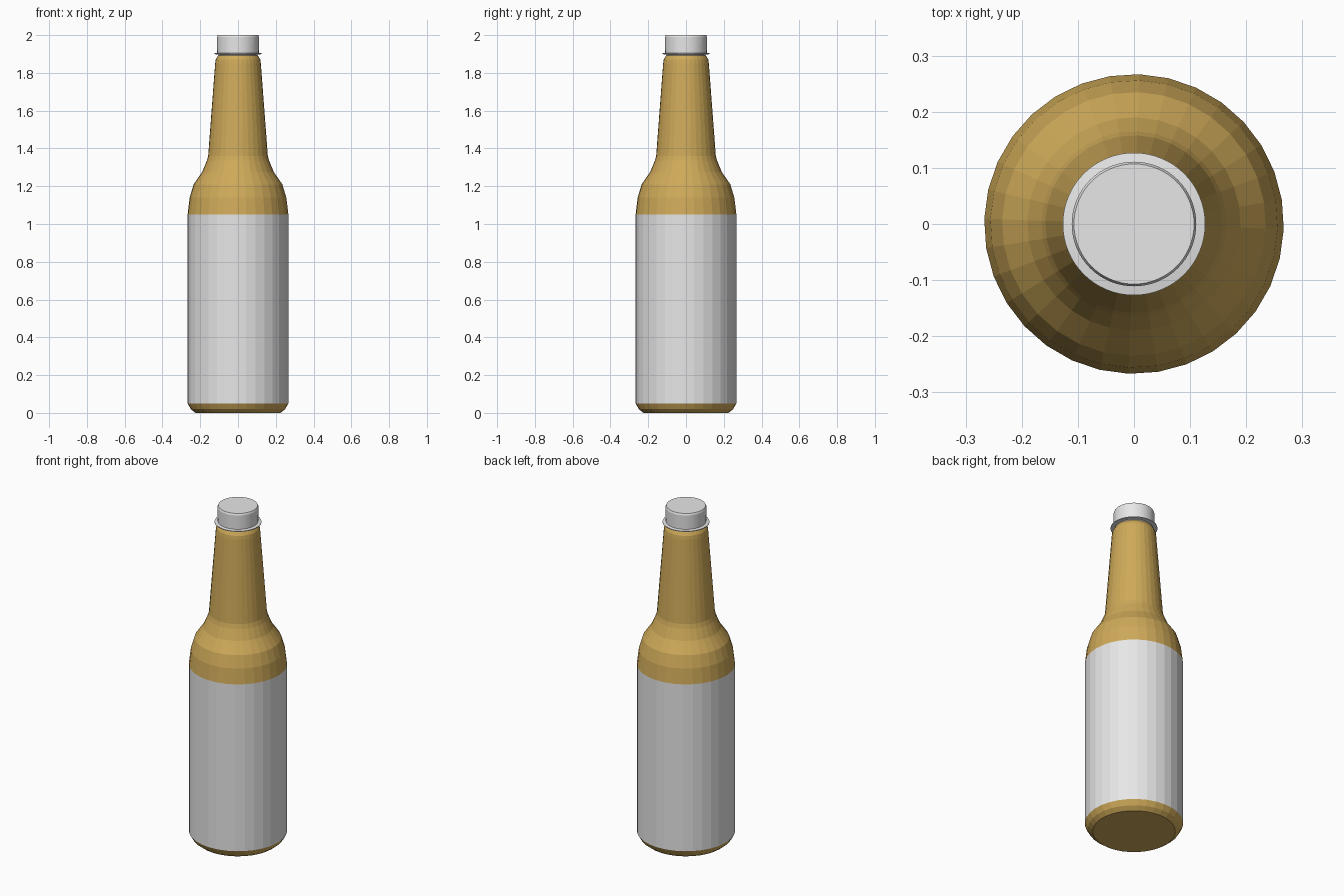
import bpy, bmesh, math

if "Cube" in bpy.data.objects:
    bpy.data.objects.remove(bpy.data.objects["Cube"])

def material(name, rgb):
    m = bpy.data.materials.new(name)
    m.diffuse_color = (*rgb, 1)
    m.use_nodes = True
    m.node_tree.nodes["Principled BSDF"].inputs["Base Color"].default_value = m.diffuse_color
    return m

amber = material("amber glass", (0.62, 0.40, 0.10))
grey = material("light grey", (0.8, 0.8, 0.8))

def lathe(name, profile, sides, mats, turn=0.0, rule=None):
    """Spin (radius, height) points into a closed solid."""
    bm = bmesh.new()
    rings = []
    for r, z in profile:
        rings.append([bm.verts.new((r * math.cos(turn + 2 * math.pi * i / sides),
                                    r * math.sin(turn + 2 * math.pi * i / sides), z))
                      for i in range(sides)])
    for a, b in zip(rings, rings[1:]):
        for i in range(sides):
            j = (i + 1) % sides
            bm.faces.new((a[i], a[j], b[j], b[i]))
    bm.faces.new(rings[0][::-1])
    bm.faces.new(rings[-1])
    bmesh.ops.recalc_face_normals(bm, faces=bm.faces)
    if rule:
        for f in bm.faces:
            f.material_index = rule(f)
    me = bpy.data.meshes.new(name)
    bm.to_mesh(me)
    bm.free()
    for m in mats:
        me.materials.append(m)
    ob = bpy.data.objects.new(name, me)
    bpy.context.collection.objects.link(ob)
    return ob

# Bottle with the wrapped label as its straight wall
bottle = [(0.225, 0), (0.25, 0.02), (0.267, 0.05), (0.267, 1.05),
          (0.256, 1.14), (0.235, 1.21), (0.19, 1.275), (0.165, 1.335),
          (0.158, 1.36), (0.121, 1.85), (0.118, 1.87), (0.106, 1.892)]
lathe("bottle", bottle, 32, [amber, grey], math.radians(-2),
      lambda f: int(0.06 < f.calc_center_median().z < 1.04))

# Cap with rounded top edge and thin flared rim
cap = [(0.100, 1.88), (0.104, 1.898), (0.127, 1.899), (0.127, 1.903),
       (0.110, 1.906), (0.111, 1.99), (0.107, 2.0)]
lathe("cap", cap, 64, [grey])
